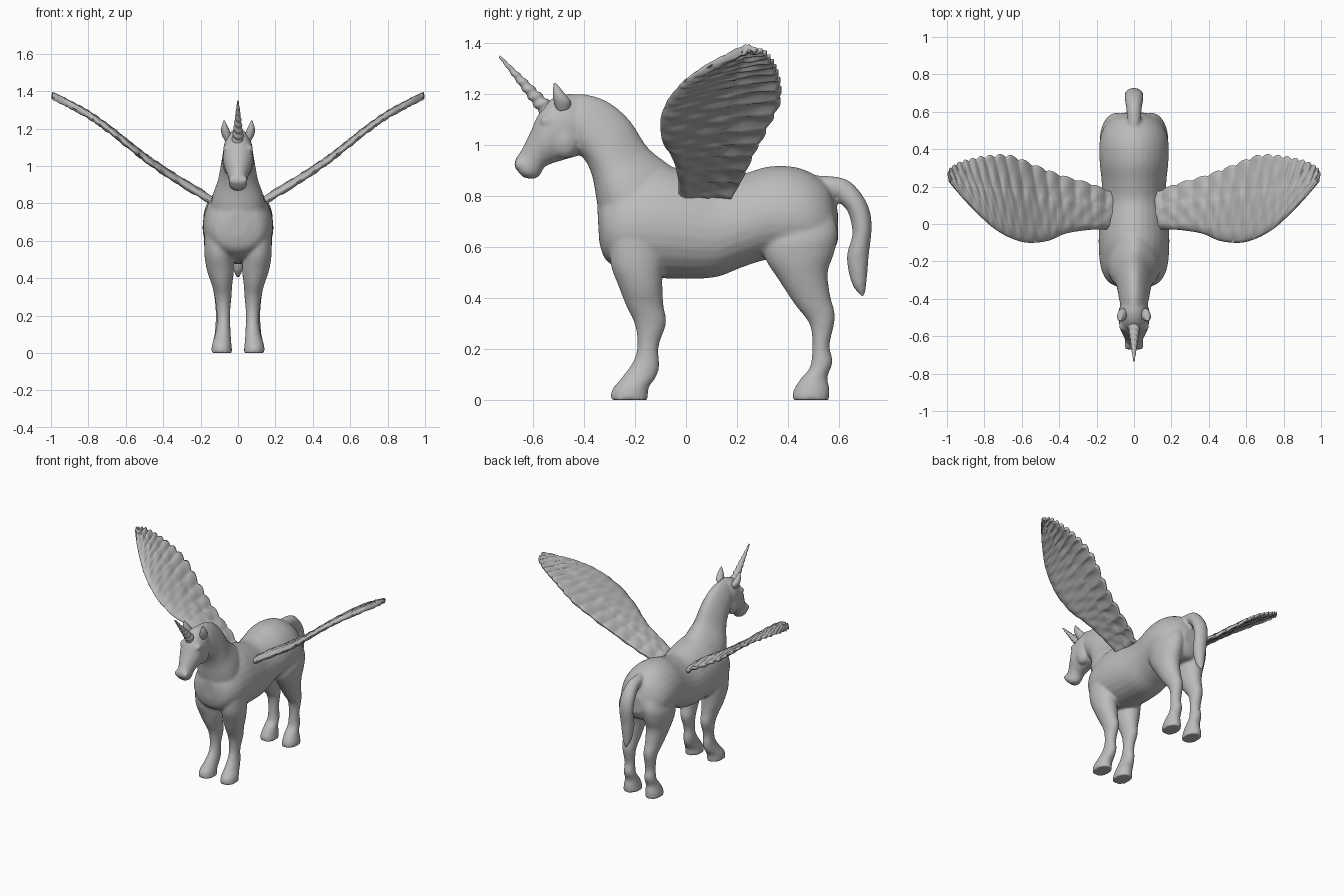
import bpy, bmesh, math
from mathutils import Vector

grey = bpy.data.materials.new("plain grey")
grey.diffuse_color = (0.5, 0.5, 0.5, 1)


def spline(keys, t):
    """Smooth curve through a list of equal-length tuples, t in 0..1."""
    n = len(keys) - 1
    i = min(int(t * n), n - 1)
    f = t * n - i
    a, b, c, d = keys[max(i - 1, 0)], keys[i], keys[i + 1], keys[min(i + 2, n)]
    return [0.5 * (2 * q + (r - p) * f + (2 * p - 5 * q + 4 * r - s) * f * f
                   + (3 * q - p - 3 * r + s) * f ** 3) for p, q, r, s in zip(a, b, c, d)]


def finish(bm, name):
    bmesh.ops.recalc_face_normals(bm, faces=bm.faces)
    mesh = bpy.data.meshes.new(name)
    bm.to_mesh(mesh)
    bm.free()
    mesh.materials.append(grey)
    mesh.shade_smooth()
    ob = bpy.data.objects.new(name, mesh)
    bpy.context.collection.objects.link(ob)
    return ob


def skin(bm, rings):
    """Bridge closed point loops and cap both ends."""
    loops = [[bm.verts.new(p) for p in r] for r in rings]
    n = len(loops[0])
    for a, b in zip(loops, loops[1:]):
        for j in range(n):
            bm.faces.new((a[j], a[(j + 1) % n], b[(j + 1) % n], b[j]))
    bm.faces.new(loops[0])
    bm.faces.new(loops[-1][::-1])


def loft(bm, keys, side=1, egg=0.0, steps=5, n=28):
    """Keys: y,z of one edge, y,z of the opposite edge, centre x, half width."""
    rings = []
    count = (len(keys) - 1) * steps
    for k in range(count + 1):
        y1, z1, y2, z2, cx, w = spline(keys, k / count)
        ring = []
        for j in range(n):
            a = 2 * math.pi * j / n
            s, c = math.sin(a), math.cos(a)
            ring.append((side * (cx + w * c * (1 - egg * s)),
                         (y1 + y2) / 2 + (y1 - y2) / 2 * s,
                         (z1 + z2) / 2 + (z1 - z2) / 2 * s))
        rings.append(ring)
    skin(bm, rings)


def blob(bm, centre, size):
    made = bmesh.ops.create_uvsphere(bm, u_segments=16, v_segments=10, radius=1)["verts"]
    bmesh.ops.scale(bm, vec=size, verts=made)
    bmesh.ops.translate(bm, vec=centre, verts=made)


body = bmesh.new()
# torso
loft(body, [(-.348, .76, -.34, .62, 0, .05), (-.315, .82, -.315, .55, 0, .13),
            (-.24, .88, -.24, .505, 0, .175), (-.12, .92, -.12, .48, 0, .188),
            (0, .90, 0, .475, 0, .185), (.12, .868, .12, .482, 0, .175),
            (.22, .885, .22, .52, 0, .172), (.32, .914, .32, .55, 0, .182),
            (.42, .914, .42, .55, 0, .185), (.50, .885, .50, .55, 0, .168),
            (.56, .835, .56, .56, 0, .125), (.595, .74, .595, .62, 0, .06)], egg=.12)
# neck
loft(body, [(.02, .86, -.33, .66, 0, .15), (-.07, .925, -.352, .79, 0, .13),
            (-.15, .99, -.366, .87, 0, .105), (-.22, 1.095, -.39, .93, 0, .09),
            (-.30, 1.165, -.43, .98, 0, .08), (-.38, 1.195, -.46, 1.03, 0, .07),
            (-.46, 1.2, -.5, 1.08, 0, .05)], egg=.3)
# head
loft(body, [(-.40, 1.18, -.39, 1.0, 0, .04), (-.46, 1.2, -.42, .96, 0, .075),
            (-.53, 1.178, -.47, .943, 0, .08), (-.578, 1.12, -.52, .928, 0, .078),
            (-.61, 1.05, -.555, .912, 0, .063), (-.645, .98, -.572, .88, 0, .05),
            (-.668, .945, -.60, .865, 0, .05), (-.674, .915, -.64, .873, 0, .034)])
# tail
loft(body, [(.50, .88, .52, .80, 0, .03), (.56, .878, .575, .80, 0, .037),
            (.64, .858, .60, .775, 0, .042), (.705, .78, .635, .735, 0, .05),
            (.728, .69, .652, .65, 0, .05), (.716, .56, .63, .56, 0, .045),
            (.708, .46, .65, .455, 0, .03), (.70, .405, .688, .405, 0, .01)])
for side in (-1, 1):
    # front legs with hooves
    loft(body, [(-.30, .64, -.08, .64, .11, .07), (-.295, .53, -.09, .53, .105, .075),
                (-.262, .44, -.092, .44, .094, .072), (-.235, .37, -.088, .37, .086, .056),
                (-.202, .30, -.078, .30, .08, .045), (-.19, .22, -.107, .21, .078, .036),
                (-.205, .155, -.105, .13, .078, .037), (-.25, .09, -.12, .085, .082, .044),
                (-.29, .04, -.145, .05, .087, .052), (-.297, 0, -.15, 0, .087, .057)], side)
    # hind legs with hooves
    loft(body, [(.32, .75, .57, .75, .08, .06), (.30, .62, .595, .66, .092, .088),
                (.312, .55, .582, .58, .098, .082), (.36, .475, .556, .50, .095, .072),
                (.425, .376, .565, .41, .09, .055), (.485, .295, .584, .325, .085, .043),
                (.495, .2, .563, .215, .083, .036), (.484, .125, .575, .15, .083, .039),
                (.45, .085, .555, .09, .084, .044), (.42, .035, .562, .045, .087, .052),
                (.416, 0, .562, 0, .087, .057)], side)
    # cheeks, brows and nostrils
    blob(body, (side * .04, -.475, 1.02), (.044, .06, .075))
    blob(body, (side * .062, -.545, 1.095), (.02, .028, .018))
    blob(body, (side * .032, -.655, .925), (.02, .018, .022))

horse = finish(body, "horse_body")
fuse = horse.modifiers.new("fuse", "REMESH")
fuse.mode = "VOXEL"
fuse.voxel_size = 0.009
fuse.use_smooth_shade = True
relax = horse.modifiers.new("relax", "SMOOTH")
relax.factor = 0.5
relax.iterations = 6

# spiral horn
horn = bmesh.new()
base, tip = Vector((0, -.535, 1.125)), Vector((0, -.731, 1.347))
axis = (tip - base).normalized()
u = Vector((1, 0, 0))
v = axis.cross(u)
rings = []
for k in range(61):
    t = k / 60
    r = .029 * (1 - t) + .004
    rings.append([base.lerp(tip, t) + (u * math.cos(a) + v * math.sin(a))
                  * r * (1 + .11 * math.sin(a + t * 48))
                  for a in (2 * math.pi * j / 16 for j in range(16))])
skin(horn, rings)
finish(horn, "horn")

# ears
for side, label in ((-1, "right"), (1, "left")):
    ear = bmesh.new()
    loft(ear, [(-.455, 1.14, -.505, 1.13, .052, .018), (-.452, 1.17, -.517, 1.165, .062, .025),
               (-.475, 1.20, -.522, 1.20, .070, .02), (-.508, 1.24, -.518, 1.243, .074, .004)],
         side, n=16)
    finish(ear, label + "_ear")

# wings: leading edge x,y and trailing edge x,y from root to tip
PLAN = [(.09, -.03, .09, .16), (.22, -.03, .22, .215), (.36, -.05, .38, .262),
        (.46, -.09, .52, .315), (.57, -.10, .66, .37), (.66, -.075, .77, .37),
        (.74, -.03, .86, .355), (.80, .02, .93, .335), (.90, .12, .98, .305),
        (.99, .225, .998, .27)]
RISE = [(.775,), (.84,), (.90,), (.965,), (1.035,), (1.115,), (1.195,), (1.265,), (1.32,), (1.368,)]
SPAN, CHORD, FEATHERS = 170, 26, 17

for side, label in ((-1, "right"), (1, "left")):
    wing = bmesh.new()
    rings = []
    for i in range(SPAN + 1):
        s = i / SPAN
        lx, ly, tx, ty = spline(PLAN, s)
        quill = abs(math.sin(math.pi * FEATHERS * s))
        covert = abs(math.sin(math.pi * FEATHERS * 1.5 * s + .7))
        reach = 1 - .035 * (1 - quill)
        upper, lower = [], []
        for j in range(CHORD + 1):
            c = j / CHORD
            x = lx + (tx - lx) * c * reach
            y = ly + (ty - ly) * c * reach
            z = spline(RISE, min(max((x - .09) / .91, 0), 1))[0]
            edge = .55 + .06 * covert
            thick = .019 * math.sqrt(min(c * 9, 1)) * (1 - .55 * c) + .003
            thick *= 1 - .35 * s
            if c < edge:
                thick += .005 * min(c * 8, 1) * (.5 + .5 * covert)
            groove = .010 * (quill - .6) * min(1, max(0, c - .3) * 2.5)
            lumps = .003 * math.sin(s * 75) * math.sin(c * 17 + s * 20)
            camber = .012 * math.sin(math.pi * c)
            upper.append((side * x, y, z + camber + thick + groove + lumps))
            lower.append((side * x, y, z + camber - thick + groove - lumps))
        rings.append(upper + lower[::-1])
    skin(wing, rings)
    finish(wing, label + "_wing")
